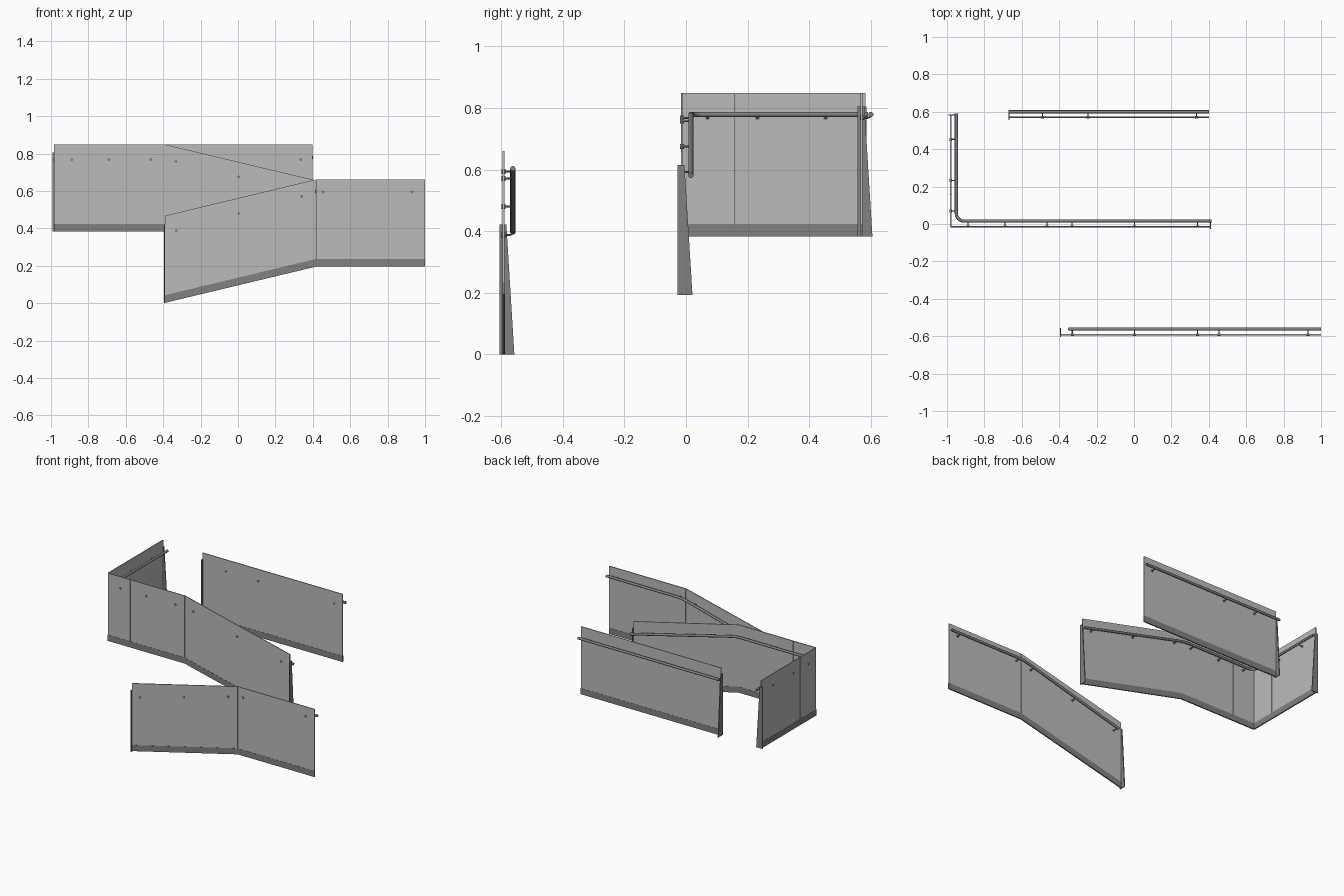
import bpy, bmesh, math
from mathutils import Vector

if "Cube" in bpy.data.objects:
    bpy.data.objects.remove(bpy.data.objects["Cube"])

metal = bpy.data.materials.new("dark_metal")
metal.diffuse_color = (0.22, 0.22, 0.22, 1)
metal.use_nodes = True
metal.node_tree.nodes["Principled BSDF"].inputs["Base Color"].default_value = metal.diffuse_color
glass = bpy.data.materials.new("pale_glass")
glass.diffuse_color = (0.5, 0.5, 0.5, 1)
glass.use_nodes = True
glass.node_tree.nodes["Principled BSDF"].inputs["Base Color"].default_value = glass.diffuse_color


def along_x(y0):
    return lambda s, off, z: Vector((s, y0 + off, z))


def along_y(x0):
    return lambda s, off, z: Vector((x0 + off, s, z))


def prism(name, front, back, mat):
    """Solid between two matching outlines."""
    bm = bmesh.new()
    a = [bm.verts.new(p) for p in front]
    b = [bm.verts.new(p) for p in back]
    bm.faces.new(a)
    bm.faces.new(b[::-1])
    n = len(a)
    for i in range(n):
        j = (i + 1) % n
        bm.faces.new((a[j], a[i], b[i], b[j]))
    bmesh.ops.recalc_face_normals(bm, faces=bm.faces)
    me = bpy.data.meshes.new(name)
    bm.to_mesh(me)
    bm.free()
    me.materials.append(mat)
    ob = bpy.data.objects.new(name, me)
    bpy.context.collection.objects.link(ob)
    return ob


def slab(name, at, s0, z0, s1, z1, low, high, half, mat):
    """Upright plate following a sloped or level base line."""
    out = [(s0, z0 + low), (s1, z1 + low), (s1, z1 + high), (s0, z0 + high)]
    prism(name, [at(s, -half, z) for s, z in out], [at(s, half, z) for s, z in out], mat)


def panels(name, at, base):
    """Glass panes with a base channel along each stretch of the base line."""
    for i, ((s0, z0), (s1, z1)) in enumerate(zip(base, base[1:])):
        slab(f"{name}_pane_{i}", at, s0 + .001, z0, s1 - .001, z1, .002, .466, .003, glass)
        slab(f"{name}_base_channel_{i}", at, s0, z0, s1, z1, 0, .041, .0042, metal)


def fin(name, at, s, z):
    """Tapered end plate."""
    out = [(-.013, z), (.035, z), (.009, z + .422), (-.013, z + .422)]
    prism(name, [at(s - .003, o, h) for o, h in out], [at(s + .003, o, h) for o, h in out], metal)


def tube(name, pts, r, sides=4):
    cu = bpy.data.curves.new(name, 'CURVE')
    cu.dimensions = '3D'
    cu.bevel_depth = r
    cu.bevel_resolution = sides
    cu.use_fill_caps = True
    sp = cu.splines.new('POLY')
    sp.points.add(len(pts) - 1)
    for p, c in zip(sp.points, pts):
        p.co = (*c, 1)
    cu.materials.append(metal)
    ob = bpy.data.objects.new(name, cu)
    bpy.context.collection.objects.link(ob)
    bpy.ops.object.select_all(action='DESELECT')
    ob.select_set(True)
    bpy.context.view_layer.objects.active = ob
    bpy.ops.object.convert(target='MESH')
    bpy.ops.object.shade_smooth_by_angle(angle=math.radians(40))


def brackets(name, at, spots):
    """Glass clamp discs with a bent arm up to the rail."""
    for i, (s, z) in enumerate(spots):
        tube(f"{name}_clamp_outer_{i}", [at(s, -.006, z), at(s, -.003, z)], .008, 3)
        tube(f"{name}_clamp_inner_{i}", [at(s, .003, z), at(s, .007, z)], .008, 3)
        tube(f"{name}_bracket_arm_{i}",
             [at(s, 0, z), at(s, .022, z), at(s, .028, z + .003), at(s, .03, z + .012)], .003, 2)


R, OFF = .0085, .030

# Lower flight, front side
A = along_x(-.592)
panels("front", A, [(-.391, .002), (.415, .195), (1.0, .195)])
fin("front_end_fin", A, -.393, 0)
tube("front_handrail", [A(-.35, OFF, .397), A(.37, OFF, .589), A(.415, OFF, .599),
                        A(.46, OFF, .603), A(1.0, OFF, .603)], R)
brackets("front", A, [(-.33, .388), (.003, .48), (.34, .571), (.455, .594), (.93, .594)])

# Upper flight, middle side
B = along_x(-.014)
C = along_y(-.98)
panels("middle", B, [(-.98, .383), (-.81, .383), (-.393, .383), (.407, .193)])
fin("middle_end_fin", B, .41, .193)
brackets("middle", B, [(-.888, .768), (-.69, .768), (-.466, .768), (-.332, .757),
                       (.003, .675), (.34, .592)])

# Landing, left side
panels("landing", C, [(-.014, .383), (.16, .383), (.583, .383)])
fin("landing_end_fin", C, .583, .383)
brackets("landing", C, [(.07, .768), (.232, .768), (.453, .768)])

# Continuous handrail turning the landing corner
x0, y0, r = -.98 + OFF, -.014 + OFF, .04
bend = [Vector((x0 + r - r * math.cos(t), y0 + r - r * math.sin(t), .779))
        for t in [i * math.pi / 16 for i in range(9)]]
tube("landing_handrail", [C(.59, OFF, .779)] + bend +
     [B(-.43, OFF, .779), B(-.39, OFF, .776), B(-.35, OFF, .768), B(.412, OFF, .581)], R)

# Upper level, back side
D = along_x(.57)
panels("back", D, [(-.668, .383), (-.31, .383), (.40, .383)])
fin("back_end_fin", D, -.668, .383)
tube("back_handrail", [D(-.672, OFF, .779), D(.402, OFF, .779)], R)
brackets("back", D, [(-.49, .768), (-.245, .768), (.335, .768)])
